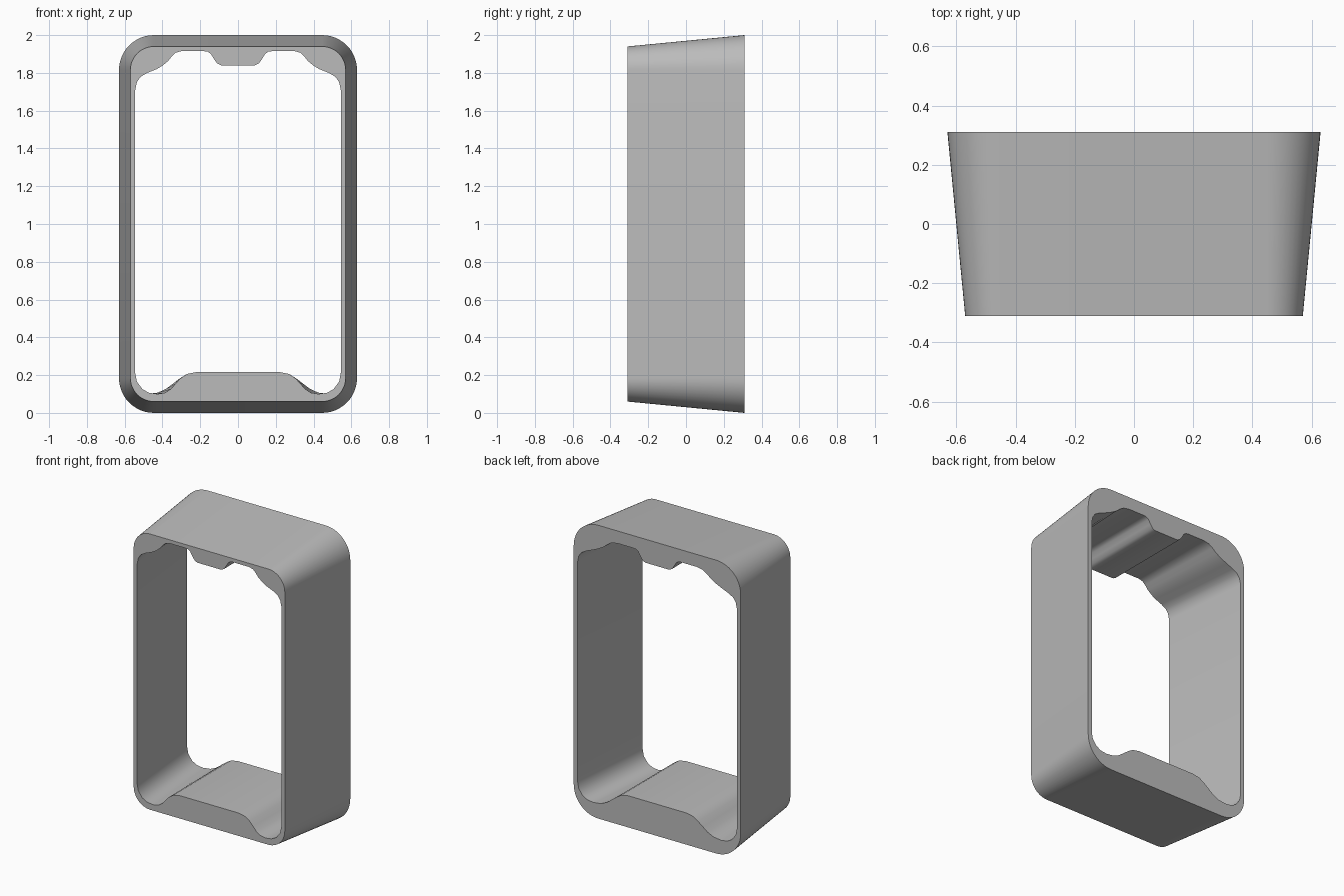
import bpy, bmesh, math

cube = bpy.data.objects.get("Cube")
if cube:
    bpy.data.objects.remove(cube, do_unlink=True)

FRONT, BACK = -0.31, 0.31
DRAFT = 0.06

grey = bpy.data.materials.new("plain grey")
grey.use_nodes = True
grey.diffuse_color = (0.5, 0.5, 0.5, 1)
grey.node_tree.nodes["Principled BSDF"].inputs["Base Color"].default_value = (0.5, 0.5, 0.5, 1)

# Right half of the opening, from the top tab down to the floor bump
HALF = [(0.09, 1.84), (0.11, 1.85), (0.127, 1.873), (0.143, 1.9), (0.16, 1.912),
        (0.18, 1.915), (0.30, 1.915), (0.33, 1.907), (0.35, 1.888), (0.37, 1.863),
        (0.40, 1.838), (0.43, 1.82), (0.48, 1.80), (0.515, 1.78), (0.535, 1.752),
        (0.544, 1.71), (0.544, 0.21), (0.535, 0.165), (0.505, 0.125), (0.47, 0.106),
        (0.425, 0.1), (0.385, 0.107), (0.355, 0.127), (0.33, 0.155), (0.305, 0.183),
        (0.27, 0.206), (0.22, 0.216)]


def outer_loop(inset):
    """Rounded rectangle, shrunk evenly by inset."""
    r = 0.185 - inset
    cx, steps = 0.63 - 0.185, 12
    pts = []
    for k, (sx, cz) in enumerate([(1, 1.815), (-1, 1.815), (-1, 0.185), (1, 0.185)]):
        for i in range(steps + 1):
            a = math.pi / 2 * (k + i / steps)
            pts.append((sx * cx + r * math.cos(a), cz + r * math.sin(a)))
    return pts


def inner_loop(widen):
    """Opening outline; only the side walls and corners spread outward."""
    half = [(x + widen * min(1, max(0, (x - 0.3) / 0.12)), z) for x, z in HALF]
    return half + [(-x, z) for x, z in reversed(half)]


bm = bmesh.new()


def add_loop(pts, y):
    verts = [bm.verts.new((x, y, z)) for x, z in pts]
    edges = [bm.edges.new((verts[i - 1], verts[i])) for i in range(len(verts))]
    return verts, edges


def join(a, b):
    for i in range(len(a)):
        bm.faces.new((a[i - 1], a[i], b[i], b[i - 1]))


# Outer shell and opening walls, then the two flat rims
out_f, out_f_edges = add_loop(outer_loop(DRAFT), FRONT)
out_b, out_b_edges = add_loop(outer_loop(0), BACK)
in_f, in_f_edges = add_loop(inner_loop(0), FRONT)
in_b, in_b_edges = add_loop(inner_loop(0.057), BACK)
join(out_f, out_b)
join(in_f, in_b)
bmesh.ops.triangle_fill(bm, use_beauty=True, edges=out_f_edges + in_f_edges, normal=(0, -1, 0))
bmesh.ops.triangle_fill(bm, use_beauty=True, edges=out_b_edges + in_b_edges, normal=(0, 1, 0))
bmesh.ops.recalc_face_normals(bm, faces=bm.faces)

mesh = bpy.data.meshes.new("tapered_frame")
bm.to_mesh(mesh)
bm.free()
mesh.materials.append(grey)
frame = bpy.data.objects.new("tapered_frame", mesh)
bpy.context.collection.objects.link(frame)

bpy.ops.object.select_all(action='DESELECT')
frame.select_set(True)
bpy.context.view_layer.objects.active = frame
bpy.ops.object.shade_smooth_by_angle(angle=math.radians(40))
